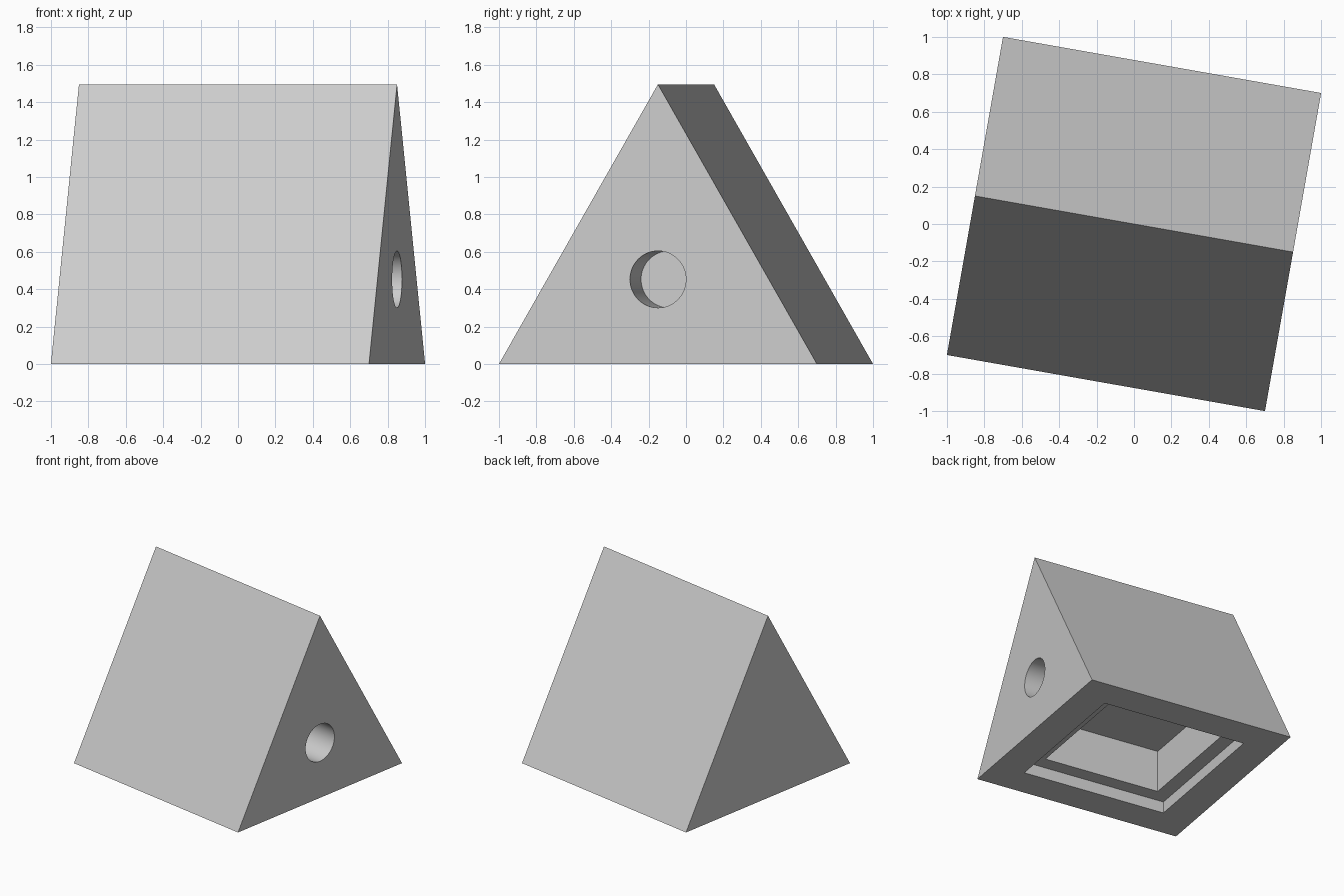
import bpy
import bmesh
import math
from mathutils import Matrix

if "Cube" in bpy.data.objects:
    bpy.data.objects.remove(bpy.data.objects["Cube"], do_unlink=True)

SIDE = 1.727                        # equilateral end and square base share this edge
HALF = SIDE / 2
HEIGHT = SIDE * math.sqrt(3) / 2
TURN = Matrix.Rotation(math.radians(-10), 4, "Z")

grey = bpy.data.materials.new("light grey")
grey.use_nodes = True
grey.diffuse_color = (0.6, 0.6, 0.6, 1)
grey.node_tree.nodes["Principled BSDF"].inputs["Base Color"].default_value = (0.6, 0.6, 0.6, 1)


def make_object(name, bm):
    bmesh.ops.recalc_face_normals(bm, faces=bm.faces)
    mesh = bpy.data.meshes.new(name)
    bm.to_mesh(mesh)
    bm.free()
    mesh.materials.append(grey)
    obj = bpy.data.objects.new(name, mesh)
    obj.matrix_world = TURN
    bpy.context.collection.objects.link(obj)
    return obj


def box_cutter(name, width, bottom, top):
    bm = bmesh.new()
    place = Matrix.Translation((0, 0, (bottom + top) / 2)) @ Matrix.Diagonal((width, width, top - bottom, 1))
    bmesh.ops.create_cube(bm, size=1, matrix=place)
    return make_object(name, bm)


# Triangular prism body
bm = bmesh.new()
profile = [(-HALF, 0), (HALF, 0), (0, HEIGHT)]
end = bm.faces.new([bm.verts.new((-HALF, y, z)) for y, z in profile])
sweep = bmesh.ops.extrude_face_region(bm, geom=[end], use_keep_orig=True)
moved = [v for v in sweep["geom"] if isinstance(v, bmesh.types.BMVert)]
bmesh.ops.translate(bm, verts=moved, vec=(SIDE, 0, 0))
body = make_object("prism_body", bm)

# Blind round hole in the left end
DEPTH, OVER = 0.342, 0.1
bm = bmesh.new()
place = Matrix.Translation((HALF + (OVER - DEPTH) / 2, 0, 0.453)) @ Matrix.Rotation(math.pi / 2, 4, "Y")
bmesh.ops.create_cone(bm, cap_ends=True, segments=64, radius1=0.152, radius2=0.152,
                      depth=DEPTH + OVER, matrix=place)
hole = make_object("hole_cutter", bm)

# Stepped square recess under the base
cutters = [hole,
           box_cutter("lid_recess_cutter", SIDE * 0.7, -0.1, 0.095),
           box_cutter("cavity_cutter", SIDE * 0.565, -0.1, 0.443)]

# Cut the openings and keep the result
bpy.ops.object.select_all(action="DESELECT")
bpy.context.view_layer.objects.active = body
body.select_set(True)
for cutter in cutters:
    cutter.hide_render = True
    cut = body.modifiers.new(cutter.name, "BOOLEAN")
    cut.operation = "DIFFERENCE"
    cut.solver = "EXACT"
    cut.object = cutter
    bpy.ops.object.modifier_apply(modifier=cut.name)
    bpy.data.objects.remove(cutter, do_unlink=True)

bpy.ops.object.shade_smooth_by_angle(angle=math.radians(30))
